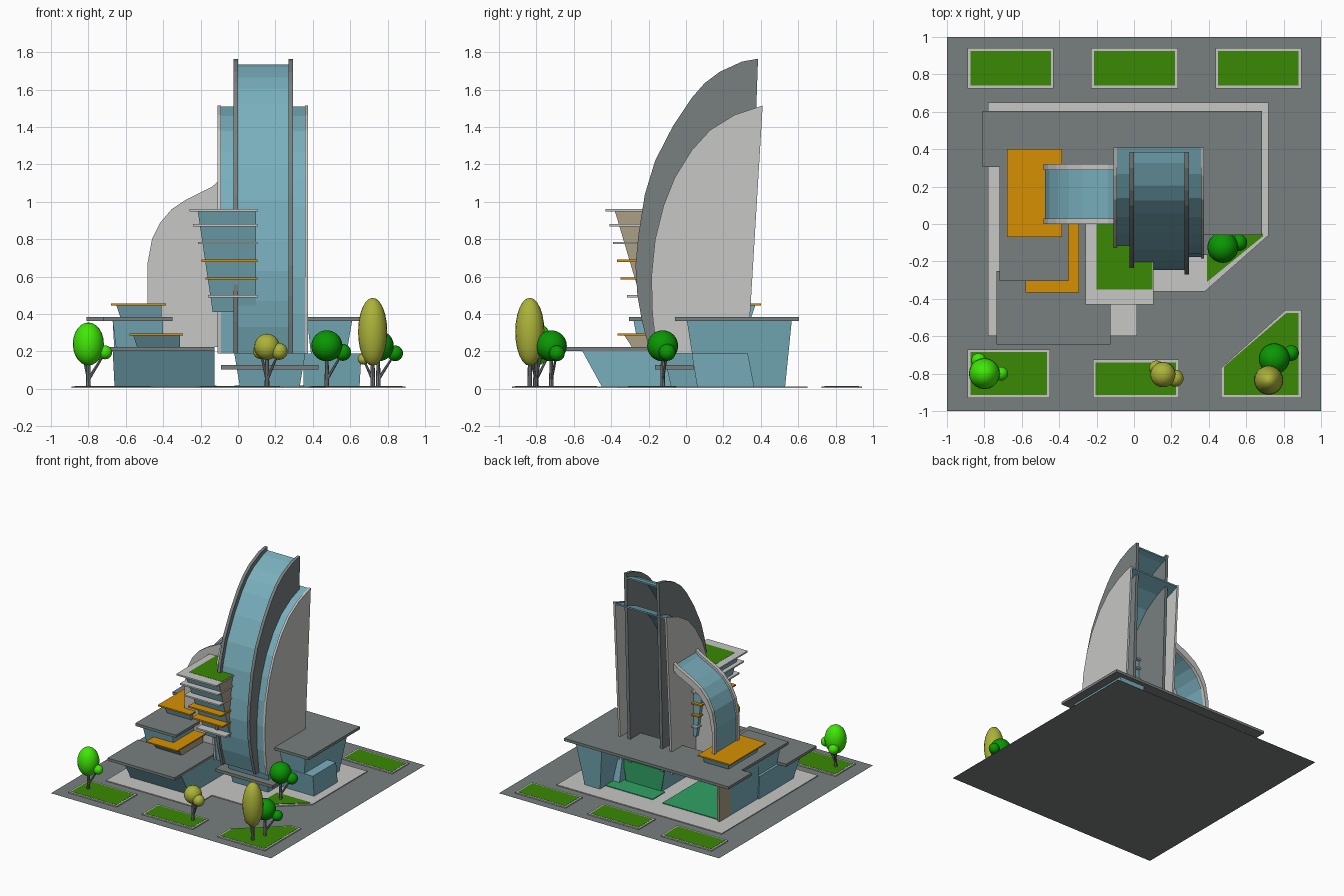
import bpy, bmesh, math
from mathutils import Vector, Matrix

if "Cube" in bpy.data.objects:
    bpy.data.objects.remove(bpy.data.objects["Cube"])

def material(name, r, g, b):
    m = bpy.data.materials.new(name)
    m.diffuse_color = (r, g, b, 1)
    m.use_nodes = True
    m.node_tree.nodes["Principled BSDF"].inputs["Base Color"].default_value = m.diffuse_color
    return m

DARK = material("dark_grey", .185, .215, .21)
LIGHT = material("light_grey", .57, .57, .56)
GLASS = material("blue_glass", .19, .43, .51)
GRASS = material("grass_green", .042, .25, .001)
ORANGE = material("orange", .68, .28, .001)
EMERALD = material("emerald", .03, .36, .13)
LEAF = material("bright_leaf", .05, .80, .002)
DEEP = material("deep_leaf", .003, .31, .001)
OLIVE = material("olive_leaf", .41, .45, .04)
TAN = material("tan", .41, .35, .24)

def finish(name, bm, mats, rule=None):
    bmesh.ops.recalc_face_normals(bm, faces=bm.faces)
    bm.normal_update()
    if rule:
        for f in bm.faces:
            f.material_index = 1 if rule(f.normal) else 0
    me = bpy.data.meshes.new(name)
    bm.to_mesh(me)
    bm.free()
    for m in mats:
        me.materials.append(m)
    ob = bpy.data.objects.new(name, me)
    bpy.context.collection.objects.link(ob)
    return ob

def loft(name, low, high, mats, rule=None):
    """Closed solid between two matching loops of 3D points."""
    bm = bmesh.new()
    a = [bm.verts.new(p) for p in low]
    b = [bm.verts.new(p) for p in high]
    bm.faces.new(a)
    bm.faces.new(b)
    for i in range(len(a)):
        j = (i + 1) % len(a)
        bm.faces.new((a[i], a[j], b[j], b[i]))
    return finish(name, bm, mats, rule)

def prism(name, pts, axis, w0, w1, mat):
    put = {'x': lambda u, v, w: (w, u, v), 'y': lambda u, v, w: (u, w, v),
           'z': lambda u, v, w: (u, v, w)}[axis]
    return loft(name, [put(u, v, w0) for u, v in pts], [put(u, v, w1) for u, v in pts], [mat])

def rect(x0, x1, y0, y1):
    return [(x0, y0), (x1, y0), (x1, y1), (x0, y1)]

def slab(name, x0, x1, y0, y1, z0, z1, mat):
    return prism(name, rect(x0, x1, y0, y1), 'z', z0, z1, mat)

def taper(name, low, high, z0, z1, mat=GLASS, mat2=None, rule=None):
    return loft(name, [(x, y, z0) for x, y in rect(*low)], [(x, y, z1) for x, y in rect(*high)],
                [mat] + ([mat2] if mat2 else []), rule)

faces_right = lambda n: n.x > .7
BASE = .005  # parts start just above the ground sheet

# Ground and plaza
bm = bmesh.new()
bm.faces.new([bm.verts.new((x, y, 0)) for x, y in rect(-1, 1, -1, 1)])
finish("ground", bm, [DARK])
prism("plaza", [(-.78, .65), (.72, .65), (.72, -.06), (.38, -.36), (.015, -.36),
                (.015, -.60), (-.78, -.60)], 'z', BASE, .012, LIGHT)

# Planters with grass
for i, (x0, x1, y0, y1) in enumerate([(-.89, -.43, .725, .94), (-.23, .235, .725, .94), (.435, .895, .725, .94),
                                      (-.89, -.45, -.93, -.67), (-.22, .24, -.93, -.725)]):
    slab(f"planter_{i}", x0, x1, y0, y1, BASE, .014, LIGHT)
    slab(f"planter_grass_{i}", x0 + .015, x1 - .015, y0 + .015, y1 - .015, BASE, .0155, GRASS)
prism("corner_planter", [(.465, -.93), (.895, -.93), (.895, -.46), (.81, -.46), (.465, -.77)],
      'z', BASE, .014, LIGHT)
prism("corner_grass", [(.48, -.915), (.88, -.915), (.88, -.475), (.815, -.475), (.48, -.763)],
      'z', BASE, .0155, GRASS)
prism("entrance_grass", [(.39, -.05), (.69, -.05), (.69, -.065), (.39, -.31)], 'z', BASE, .0155, GRASS)

# Podium: roofs, tapered glass walls, lobby floors
prism("main_roof", [(-.81, .605), (.685, .605), (.685, -.06), (.30, -.06), (.30, .2), (-.35, .2),
                    (-.35, -.305), (-.72, -.305), (-.72, .305), (-.81, .305)], 'z', .363, .385, DARK)
taper("right_podium", (.41, .55, .06, .53), (.37, .61, .005, .565), .012, .363)
taper("right_annex", (.35, .65, .06, .365), (.35, .66, .03, .33), .012, .19)
prism("lower_left_roof", [(-.735, -.645), (-.125, -.645), (-.125, .02), (-.5, .02), (-.5, -.25),
                          (-.735, -.25)], 'z', .203, .225, DARK)
taper("lower_left_podium", (-.66, -.125, -.45, 0), (-.67, -.125, -.555, 0), .012, .203)
taper("upper_left_podium", (-.65, -.40, -.25, 0), (-.67, -.40, -.28, 0), .203, .363)
taper("left_side_wall", (-.65, -.63, 0, .35), (-.67, -.65, 0, .38), .012, .363)
taper("left_end_wall", (-.65, -.63, .35, .49), (-.67, -.65, .38, .53), .012, .363, TAN)
slab("left_lobby_floor", -.64, -.115, 0, .47, .012, .018, EMERALD)
slab("right_lobby_floor", -.02, .41, .30, .46, .012, .018, EMERALD)
taper("entrance_base", (.01, .33, -.08, .30), (-.02, .36, -.12, .30), .012, .19)
taper("lobby_wall", (.01, .33, .30, .308), (-.02, .36, .30, .308), .018, .19, EMERALD)
slab("entrance_canopy", -.09, .43, -.165, .04, .103, .127, DARK)

# Orange terraces on the left wing
taper("low_terrace_room", (-.54, -.31, -.29, -.01), (-.56, -.31, -.33, -.01), .225, .286,
      GLASS, TAN, faces_right)
slab("low_terrace", -.58, -.295, -.365, 0, .286, .296, ORANGE)
taper("high_terrace_room", (-.63, -.41, -.02, .35), (-.65, -.41, -.04, .37), .385, .445)
slab("high_terrace", -.68, -.385, -.07, .40, .445, .456, ORANGE)

# Tower: curved side fins joined by a thin glass shell, open at the back
outer = [(.41, 1.515), (.26, 1.465), (.13, 1.385), (.03, 1.275), (-.06, 1.13), (-.12, .98),
         (-.165, .80), (-.185, .60), (-.18, .40), (-.155, .19)]
inner = [(.385, 1.765), (.30, 1.75), (.18, 1.695), (.10, 1.635), (.03, 1.555), (-.07, 1.405),
         (-.165, 1.22), (-.22, 1.04), (-.255, .82), (-.27, .66), (-.26, .50), (-.235, .36), (-.19, .19)]

def tower(name, prof, x0, x1, t, dy, dz, side):
    for tag, xa in (("left", x0), ("right", x1 - t)):
        prism(f"{name}_{tag}_fin", prof + [(.33, .19)], 'x', xa, xa + t, side)

    def offset(a, b):
        return [(prof[0][0], prof[0][1] - b)] + [(y + a, max(z - b, .19)) for y, z in prof[1:]]
    prism(f"{name}_glass", offset(dy, dz) + offset(dy + .012, dz + .012)[::-1],
          'x', x0 + t, x1 - t, GLASS)

tower("outer_tower", outer, -.11, .375, .018, .008, .006, LIGHT)
tower("inner_tower", inner, -.025, .295, .025, .025, .03, DARK)

# Curved side wing: filled front plate, glass ribbon, thin rear rim
arc = [(-.485, .225), (-.485, .665), (-.46, .80), (-.415, .89), (-.355, .96), (-.28, 1.01),
       (-.20, 1.05), (-.14, 1.08), (-.105, 1.11)]

def scaled(k):
    return [(-.105 + (x + .105) * k, .225 + (z - .225) * k) for x, z in arc]

def band(k0, k1):
    return scaled(k0) + scaled(k1)[::-1]

prism("wing_front_plate", arc + [(-.105, .225)], 'y', 0, .03, LIGHT)
prism("wing_glass", band(.975, .945), 'y', .03, .29, GLASS)
prism("wing_rear_rim", band(1, .93), 'y', .29, .32, LIGHT)

# Balcony block widening upwards, with a slab per floor and a roof garden
taper("balcony_rooms", (-.135, .095, -.22, .06), (-.215, .095, -.38, .06), .41, .95,
      GLASS, TAN, faces_right)
for i, (z, x, y, mat) in enumerate([(.495, -.16, -.315, LIGHT), (.59, -.175, -.35, ORANGE),
                                    (.685, -.195, -.37, ORANGE), (.78, -.215, -.39, LIGHT),
                                    (.875, -.24, -.41, LIGHT), (.955, -.26, -.43, LIGHT)]):
    slab(f"balcony_slab_{i}", x, .105, y, .085, z - .006, z + .006, mat)
slab("roof_garden", -.20, .10, -.35, .07, .955, .9625, GRASS)

# Trees: forked trunks and rounded crowns
def branch(name, p, q, r):
    p, q = Vector(p), Vector(q)
    d = q - p
    bm = bmesh.new()
    rot = d.to_track_quat('Z', 'Y').to_matrix().to_4x4()
    bmesh.ops.create_cone(bm, cap_ends=True, segments=8, radius1=r, radius2=r * .6, depth=d.length,
                          matrix=Matrix.Translation((p + q) / 2) @ rot)
    finish(name, bm, [DARK])

def crown(name, c, r, rz, mat):
    bm = bmesh.new()
    bmesh.ops.create_uvsphere(bm, u_segments=20, v_segments=12, radius=1,
                              matrix=Matrix.Translation(c) @ Matrix.Diagonal((r, r, rz, 1)))
    for f in bm.faces:
        f.smooth = True
    finish(name, bm, [mat])

def tree(name, x, y, z, r, rz, mat, balls):
    branch(name + "_trunk", (x, y, BASE), (x, y, z), .013)
    crown(name + "_crown", (x, y, z), r, rz, mat)
    for i, (bx, by, bz, br) in enumerate(balls):
        branch(f"{name}_branch_{i}", (x, y, .05), (bx, by, bz), .009)
        crown(f"{name}_ball_{i}", (bx, by, bz), br, br, mat)

tree("left_tree", -.80, -.80, .24, .083, .115, LEAF, [(-.71, -.80, .195, .037), (-.83, -.73, .19, .04)])
tree("middle_tree", .155, -.805, .225, .068, .07, OLIVE, [(.22, -.825, .20, .045), (.12, -.77, .20, .04)])
tree("entrance_tree", .475, -.125, .23, .083, .083, DEEP, [(.56, -.10, .195, .045)])
tree("tall_tree", .72, -.835, .305, .078, .182, OLIVE, [(.67, -.82, .16, .03)])
tree("corner_tree", .75, -.72, .23, .083, .083, DEEP, [(.84, -.69, .19, .042)])
